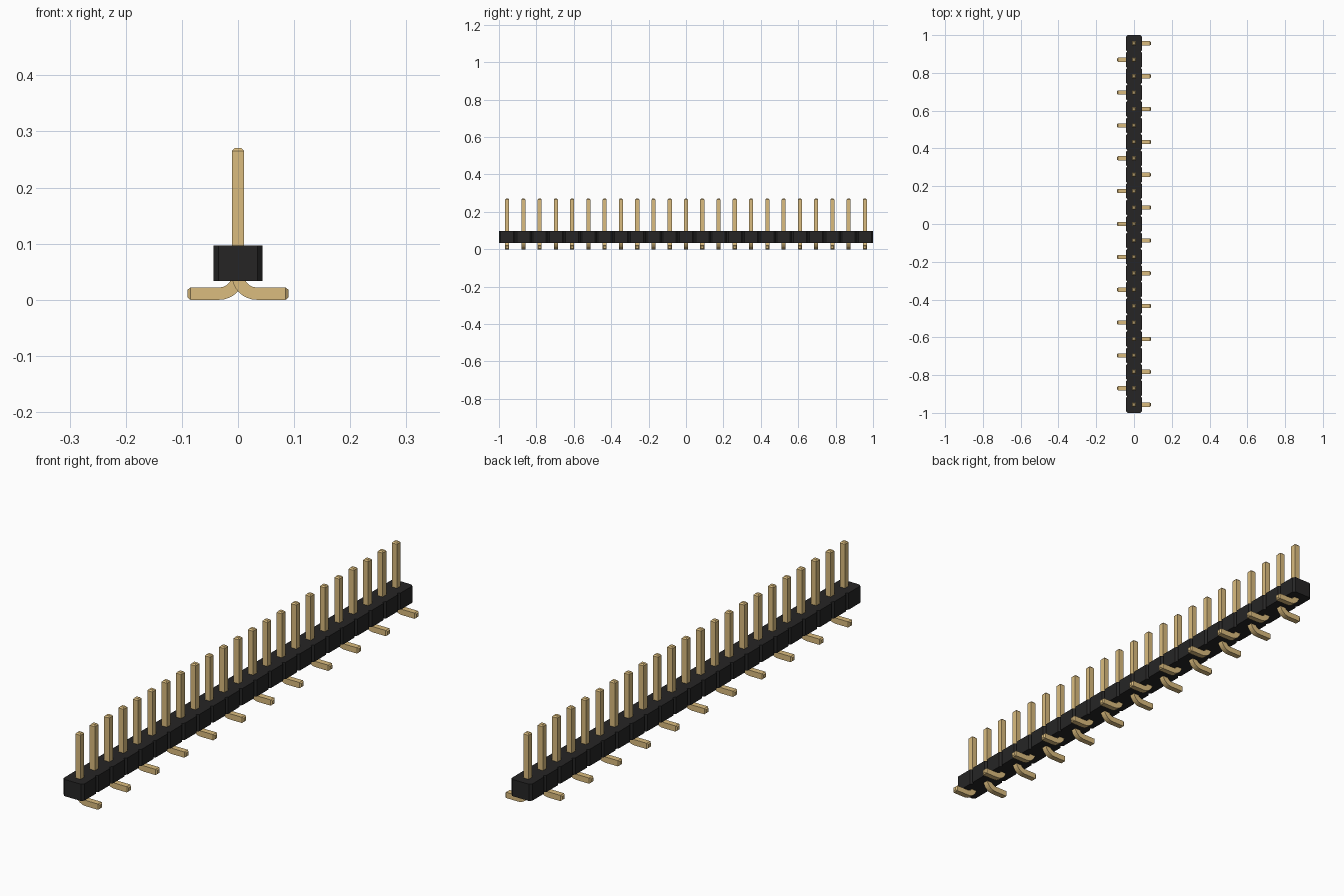
import bpy, bmesh, math
from mathutils import Vector

if "Cube" in bpy.data.objects:
    bpy.data.objects.remove(bpy.data.objects["Cube"], do_unlink=True)

COUNT = 23
PITCH = 2 / COUNT
HALF = PITCH / 2
CHAMFER = PITCH / 10
BASE, TOP = 0.033, 0.097      # housing heights
PIN = 0.011                   # half the pin thickness
PIN_TOP, FOOT_END = 0.27, 0.09
TIP = 0.005                   # length of the tapered tips
BEND = 0.033                  # bend radius along the pin centre


def material(name, colour):
    mat = bpy.data.materials.new(name)
    mat.use_nodes = True
    mat.diffuse_color = (*colour, 1)
    bsdf = next(n for n in mat.node_tree.nodes if n.type == "BSDF_PRINCIPLED")
    bsdf.inputs["Base Color"].default_value = (*colour, 1)
    return mat


def finish(bm, name, mat):
    bmesh.ops.recalc_face_normals(bm, faces=bm.faces)
    mesh = bpy.data.meshes.new(name)
    bm.to_mesh(mesh)
    bm.free()
    mesh.materials.append(mat)
    obj = bpy.data.objects.new(name, mesh)
    bpy.context.collection.objects.link(obj)
    return obj


black = material("black plastic", (0.019, 0.0185, 0.0185))
gold = material("gold metal", (0.708, 0.504, 0.21))

# Housing: one notched outline, extruded upwards
side = []
for i in range(COUNT):
    y = -1 + i * PITCH
    side += [(HALF - CHAMFER, y), (HALF, y + CHAMFER),
             (HALF, y + PITCH - CHAMFER)]
side.append((HALF - CHAMFER, 1))
outline = side + [(-x, y) for x, y in reversed(side)]
bm = bmesh.new()
face = bm.faces.new([bm.verts.new((x, y, BASE)) for x, y in outline])
grown = bmesh.ops.extrude_face_region(bm, geom=[face])
bmesh.ops.translate(bm, vec=(0, 0, TOP - BASE),
                    verts=[v for v in grown["geom"] if isinstance(v, bmesh.types.BMVert)])
finish(bm, "housing", black)

# Pin centreline: position, direction across the strip, thickness scale
down, across = Vector((0, 0, 1)), Vector((1, 0, 0))
path = [((0, PIN_TOP), across, 0.6), ((0, PIN_TOP - TIP), across, 1)]
for step in range(9):
    a = step / 8 * math.pi / 2
    normal = across * math.cos(a) + down * math.sin(a)
    path.append(((BEND - BEND * math.cos(a), PIN + BEND - BEND * math.sin(a)),
                 across * math.cos(a) + down * math.sin(a), 1))
path += [((FOOT_END - TIP, PIN), down, 1), ((FOOT_END, PIN), down, 0.6)]

# Pin mesh: a square section swept along the centreline
bm = bmesh.new()
rings = []
for (x, z), normal, scale in path:
    ring = []
    for u, v in ((-1, -1), (1, -1), (1, 1), (-1, 1)):
        offset = (normal * u + Vector((0, v, 0))) * PIN * scale
        ring.append(bm.verts.new(Vector((x, 0, z)) + offset))
    rings.append(ring)
for a, b in zip(rings, rings[1:]):
    for k in range(4):
        n = (k + 1) % 4
        bm.faces.new((a[k], a[n], b[n], b[k]))
bm.faces.new(rings[0])
bm.faces.new(rings[-1])
first = finish(bm, "pin_1", gold)
first.location.y = -1 + HALF

# Remaining pins, with feet turned to alternate sides
for i in range(1, COUNT):
    pin = bpy.data.objects.new(f"pin_{i + 1}", first.data)
    pin.location.y = -1 + HALF + i * PITCH
    pin.rotation_euler.z = math.pi * (i % 2)
    bpy.context.collection.objects.link(pin)
